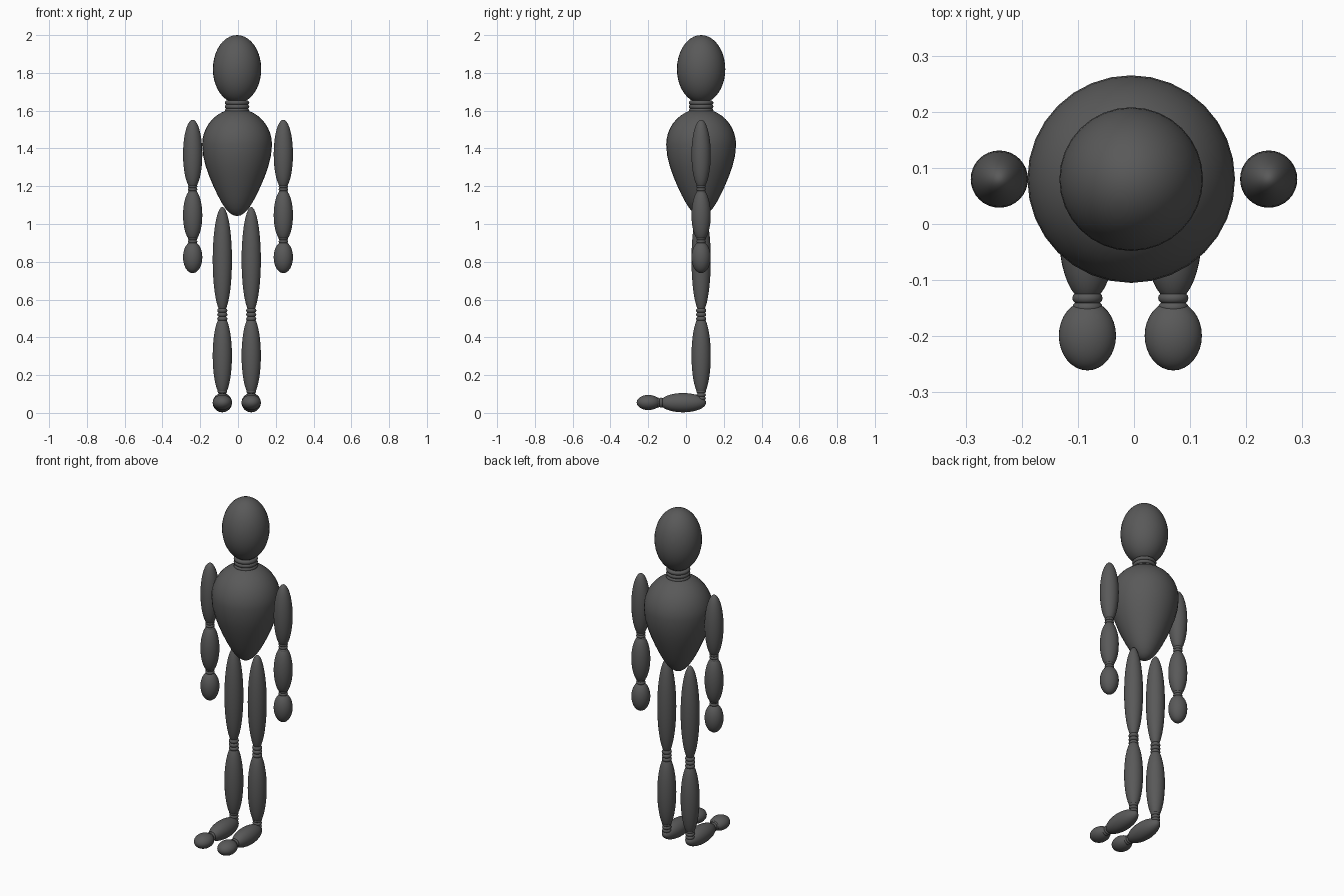
import bpy, math

if "Cube" in bpy.data.objects:
    bpy.data.objects.remove(bpy.data.objects["Cube"])

grey = bpy.data.materials.new("dark_grey")
grey.diffuse_color = (0.1, 0.1, 0.1, 1)
grey.use_nodes = True
grey.node_tree.nodes["Principled BSDF"].inputs["Base Color"].default_value = grey.diffuse_color

Y = 0.08      # depth of the body axis
CX = -0.005   # the trunk sits a hair off centre


def finish(ob, name):
    ob.name = name
    ob.data.materials.append(grey)
    for p in ob.data.polygons:
        p.use_smooth = True
    return ob


def ellipsoid(name, loc, radii, rot=(0, 0, 0)):
    bpy.ops.mesh.primitive_uv_sphere_add(segments=32, ring_count=20, radius=1,
                                         location=loc, rotation=rot)
    ob = bpy.context.object
    ob.scale = radii
    return finish(ob, name)


def limb(name, x, top, bottom, r=0.051):
    return ellipsoid(name, (x, Y, (top + bottom) / 2), (r, r, (top - bottom) / 2))


def joint(name, loc, r, minor, step, along_y=False):
    # three stacked rings
    for i in (-1, 0, 1):
        x, y, z = loc
        if along_y:
            y += i * step
        else:
            z += i * step
        bpy.ops.mesh.primitive_torus_add(
            location=(x, y, z), major_radius=r - minor, minor_radius=minor,
            major_segments=32, minor_segments=12,
            rotation=(math.pi / 2 if along_y else 0, 0, 0))
        finish(bpy.context.object, name)


# Head and neck
ellipsoid("head", (CX, Y, 1.82), (0.128, 0.128, 0.18))
joint("neck_ring", (CX, Y, 1.621), 0.065, 0.012, 0.021)

# Torso: a sphere reshaped into a downward-pointing egg
torso = ellipsoid("torso", (CX, Y, 1.42), (0.185, 0.185, 0.19))
for v in torso.data.vertices:
    if v.co.z < 0:
        t = min(1, -v.co.z)
        k = 1 - 0.27 * t * t * (3 - 2 * t)
        v.co.x *= k
        v.co.y *= k
        v.co.z *= 0.378 / 0.19

for side, s in (("left", 1), ("right", -1)):
    # Arm
    ax = s * 0.24
    limb(side + "_upper_arm", ax, 1.552, 1.185)
    joint(side + "_elbow_ring", (ax, Y, 1.183), 0.025, 0.009, 0.016)
    limb(side + "_forearm", ax, 1.185, 0.908)
    joint(side + "_wrist_ring", (ax, Y, 0.907), 0.025, 0.009, 0.016)
    limb(side + "_hand", ax, 0.908, 0.74)

    # Leg
    lx = -0.0065 + s * 0.0765
    limb(side + "_thigh", lx, 1.09, 0.53)
    joint(side + "_knee_ring", (lx, Y, 0.52), 0.027, 0.012, 0.022)
    limb(side + "_shin", lx, 0.515, 0.09)
    joint(side + "_ankle_ring", (lx, Y, 0.095), 0.025, 0.01, 0.018)

    # Foot, pointing forward
    ellipsoid(side + "_foot", (lx, -0.016, 0.054), (0.051, 0.051, 0.122))
    foot = bpy.context.object
    foot.rotation_euler = (math.pi / 2, 0, 0)
    joint(side + "_toe_ring", (lx, -0.132, 0.054), 0.027, 0.01, 0.017, True)
    ellipsoid(side + "_toes", (lx, -0.199, 0.055), (0.051, 0.062, 0.04))
